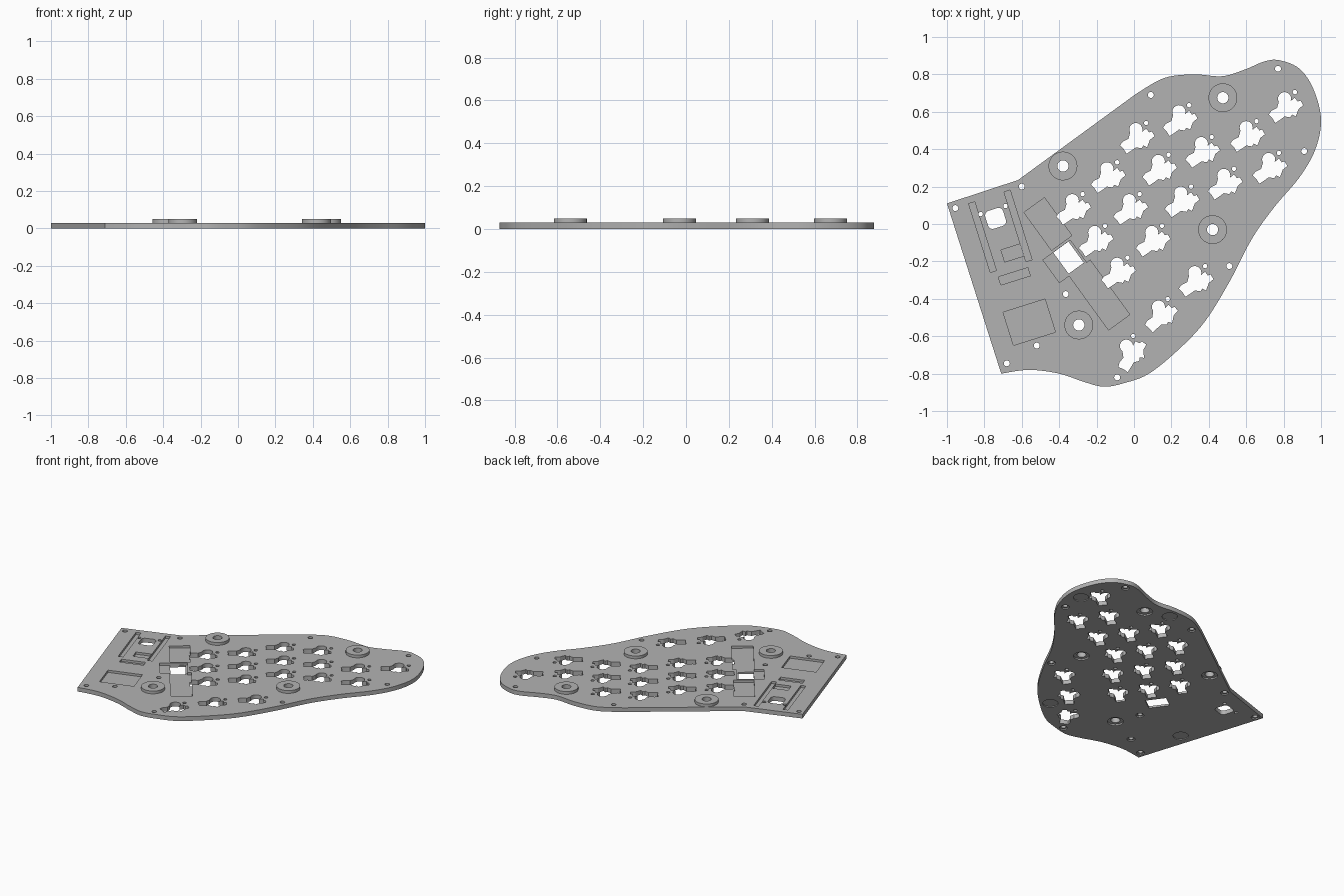
import bpy
import bmesh
from math import cos, sin, pi, radians
from mathutils import Vector, Matrix

default_cube = bpy.data.objects.get("Cube")
if default_cube:
    bpy.data.objects.remove(default_cube, do_unlink=True)

PLATE_TOP = 0.03
BOSS_TOP = 0.05
POCKET_FLOOR = 0.014

grey = bpy.data.materials.new("plate_grey")
grey.use_nodes = True
colour = (0.45, 0.45, 0.45, 1)
grey.diffuse_color = colour
grey.node_tree.nodes["Principled BSDF"].inputs["Base Color"].default_value = colour


def make_object(name, bm):
    """Turn a bmesh into a grey object in the scene."""
    bmesh.ops.recalc_face_normals(bm, faces=bm.faces)
    mesh = bpy.data.meshes.new(name)
    bm.to_mesh(mesh)
    bm.free()
    mesh.materials.append(grey)
    obj = bpy.data.objects.new(name, mesh)
    bpy.context.collection.objects.link(obj)
    return obj


def smooth(obj):
    bpy.ops.object.select_all(action='DESELECT')
    obj.select_set(True)
    bpy.context.view_layer.objects.active = obj
    bpy.ops.object.shade_smooth_by_angle(angle=radians(30))


def prism(bm, points, low, high):
    """Add a closed vertical prism over a flat outline."""
    bottom = [bm.verts.new((p[0], p[1], low)) for p in points]
    top = [bm.verts.new((p[0], p[1], high)) for p in points]
    bm.faces.new(bottom[::-1])
    bm.faces.new(top)
    count = len(points)
    for i in range(count):
        j = (i + 1) % count
        bm.faces.new((bottom[i], bottom[j], top[j], top[i]))


def place(points, centre, degrees=0):
    turn = Matrix.Rotation(radians(degrees), 2)
    return [turn @ Vector(p) + Vector(centre) for p in points]


def circle(centre, radius, sides=24):
    angles = [2 * pi * i / sides for i in range(sides)]
    return [(centre[0] + radius * cos(a), centre[1] + radius * sin(a)) for a in angles]


def rectangle(centre, width, height, degrees):
    w, h = width / 2, height / 2
    return place([(-w, -h), (w, -h), (w, h), (-w, h)], centre, degrees)


def spline(points, steps=6):
    """Smooth curve through the points, open at both ends."""
    pts = [Vector(p) for p in points]
    pts = [pts[0]] + pts + [pts[-1]]
    result = []
    for a, b, c, d in zip(pts, pts[1:], pts[2:], pts[3:]):
        for i in range(steps):
            t = i / steps
            result.append(b + (c - a) * t / 2
                          + (a * 2 - b * 5 + c * 4 - d) * t * t / 2
                          + (b * 3 - a - c * 3 + d) * t * t * t / 2)
    return result + [pts[-1]]


# Plate outline: straight side edges joined by one flowing curve
flowing_edge = [
    (0.01, 0.695), (0.16, 0.78), (0.32, 0.8), (0.47, 0.79), (0.59, 0.825),
    (0.7, 0.87), (0.78, 0.875), (0.885, 0.83), (0.96, 0.72), (1, 0.56),
    (0.97, 0.4), (0.885, 0.25), (0.75, 0.09), (0.63, -0.08), (0.51, -0.31),
    (0.38, -0.52), (0.24, -0.67), (0.08, -0.8), (-0.05, -0.85), (-0.16, -0.87),
    (-0.265, -0.845), (-0.4, -0.8), (-0.56, -0.78), (-0.71, -0.8)]
bm = bmesh.new()
prism(bm, [(-1, 0.11), (-0.62, 0.235)] + spline(flowing_edge), 0, PLATE_TOP)
plate = make_object("plate", bm)

# All cutting shapes are gathered in one helper mesh
cuts = bmesh.new()


def through(points):
    prism(cuts, points, -0.1, 0.1)


def pocket(points):
    prism(cuts, points, POCKET_FLOOR, 0.1)


def underside(points, depth):
    prism(cuts, points, -0.1, depth)


# Switch openings: staggered columns, then the thumb arc
socket = [(0.02, 0.03), (0.045, 0.05), (0.06, 0.03), (0.075, 0.035), (0.09, 0.01),
          (0.065, -0.01), (0.05, -0.05), (0.03, -0.04), (0.02, -0.055), (-0.01, -0.05),
          (-0.03, -0.065), (-0.06, -0.085), (-0.075, -0.06), (-0.095, -0.04),
          (-0.08, -0.02), (-0.05, -0.005), (-0.04, 0.03)]


def switch_opening(centre, degrees=0):
    through(place(socket, centre, degrees))
    through(place(circle((-0.01, 0.045), 0.035), centre, degrees))
    through(place(circle((0.045, 0.08), 0.012, 12), centre, degrees))


columns = [((-0.32, 0.08), 3), ((-0.135, 0.25), 3), ((0.02, 0.46), 3),
           ((0.25, 0.555), 3), ((0.61, 0.47), 2), ((0.815, 0.625), 1)]
row_step = Vector((0.12, -0.17))
for start, rows in columns:
    for row in range(rows):
        switch_opening(Vector(start) + row_step * row)
for centre, degrees in [((0.335, -0.305), 0), ((0.147, -0.487), 8), ((-0.013, -0.69), 24)]:
    switch_opening(centre, degrees)

# Screw holes with a shallow counterbore underneath
screws = [(0.77, 0.83), (0.91, 0.39), (0.51, -0.225), (0.09, 0.69), (-0.6, 0.2),
          (-0.955, 0.085), (-0.68, -0.745), (-0.52, -0.65), (-0.365, -0.375), (-0.09, -0.82)]
for centre in screws:
    through(circle(centre, 0.016, 16))
    underside(circle(centre, 0.026, 16), 0.008)
for centre in [(-0.82, 0.053), (-0.687, 0.096)]:
    through(circle(centre, 0.012, 12))

# Round recesses for the feet
for centre in [(0.91, 0.55), (0.31, 0.73), (-0.74, -0.41), (0.18, -0.63)]:
    underside(circle(centre, 0.05), 0.006)

# Controller area: slots and component pockets, tilted with the side edge
for centre, width, height in [((-0.81, -0.07), 0.034, 0.385), ((-0.62, -0.01), 0.034, 0.39),
                              ((-0.65, -0.155), 0.107, 0.067), ((-0.64, -0.28), 0.165, 0.045),
                              ((-0.56, -0.525), 0.235, 0.185)]:
    pocket(rectangle(centre, width, height, 17.5))

# Cable channel crossing the middle
for centre, width, height in [((-0.46, 0), 0.135, 0.25), ((-0.37, -0.2), 0.18, 0.15),
                              ((-0.185, -0.38), 0.14, 0.36)]:
    pocket(rectangle(centre, width, height, 36))
through(rectangle((-0.35, -0.18), 0.1, 0.14, 36))

# Rounded square window
corner = [(0.025 + 0.025 * cos(a * pi / 8), 0.025 + 0.025 * sin(a * pi / 8)) for a in range(5)]
window = []
for quarter in range(4):
    window += place(corner, (0, 0), quarter * 90)
through(place(window, (-0.74, 0.03), 17.5))

# Raised ring bosses, with wide counterbores below
bosses = {"upper": (0.475, 0.675), "left": (-0.38, 0.31),
          "right": (0.42, -0.03), "lower": (-0.295, -0.54)}
for side, centre in bosses.items():
    through(circle(centre, 0.03, 32))
    underside(circle(centre, 0.052, 32), 0.01)
    bm = bmesh.new()
    section = [bm.verts.new((centre[0] + r, centre[1], z)) for r, z in
               [(0.03, PLATE_TOP), (0.077, PLATE_TOP), (0.077, BOSS_TOP), (0.03, BOSS_TOP)]]
    edges = [bm.edges.new((section[i], section[i - 1])) for i in range(4)]
    bmesh.ops.spin(bm, geom=section + edges, cent=(*centre, 0), axis=(0, 0, 1),
                   angle=2 * pi, steps=32)
    bmesh.ops.remove_doubles(bm, verts=bm.verts, dist=0.0001)
    smooth(make_object(side + "_boss", bm))

# Cut the plate and discard the helper
cutter = make_object("plate_cutter", cuts)
cutter.hide_render = True
cut = plate.modifiers.new("openings", 'BOOLEAN')
cut.operation = 'DIFFERENCE'
cut.solver = 'EXACT'
cut.use_self = True
cut.object = cutter
bpy.ops.object.select_all(action='DESELECT')
plate.select_set(True)
bpy.context.view_layer.objects.active = plate
bpy.ops.object.modifier_apply(modifier=cut.name)
bpy.data.objects.remove(cutter, do_unlink=True)
smooth(plate)
